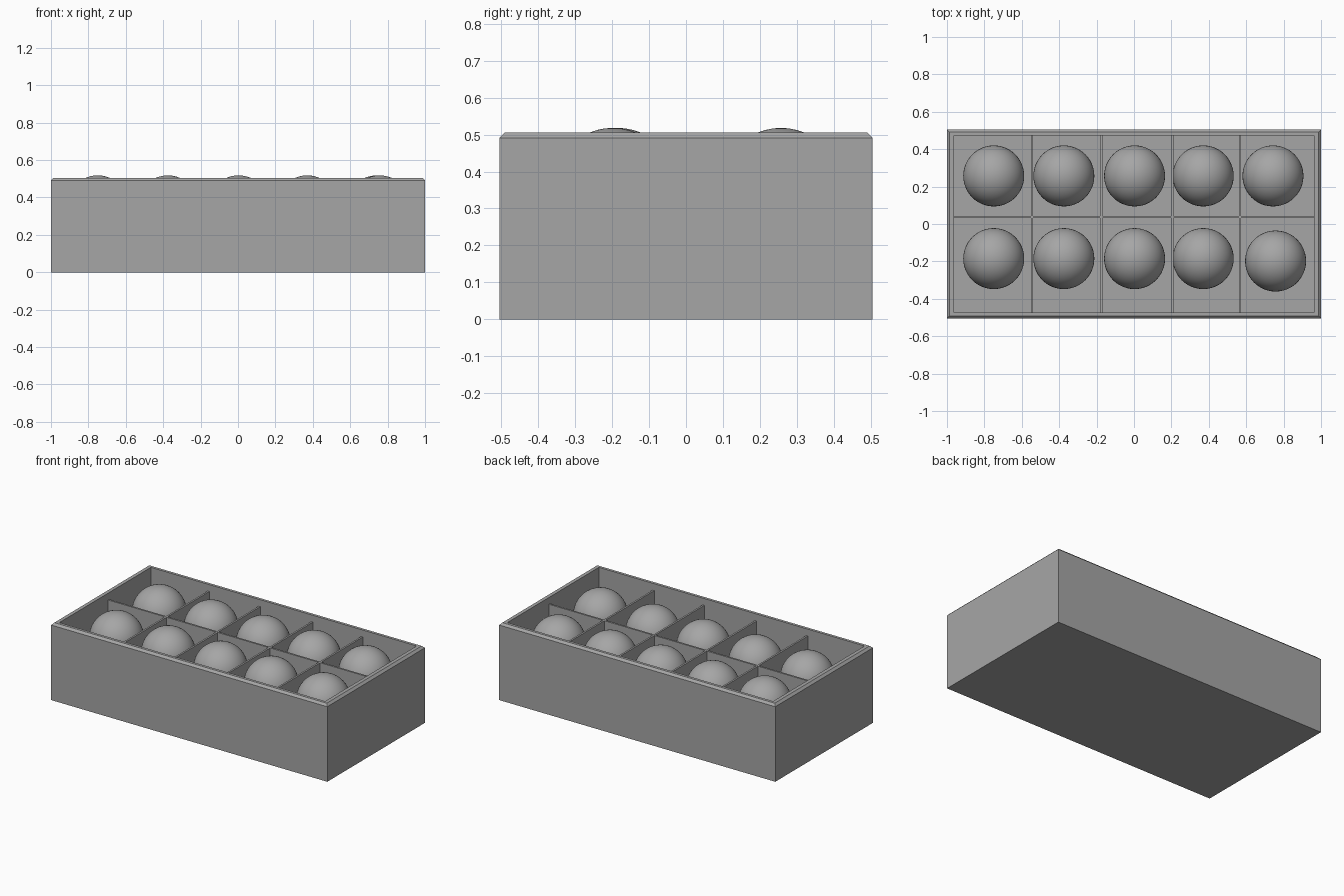
import bpy
import bmesh
from mathutils import Matrix, Vector

cube = bpy.data.objects.get("Cube")
if cube:
    bpy.data.objects.remove(cube, do_unlink=True)

grey = bpy.data.materials.new("plain_grey")
grey.use_nodes = True
COLOUR = (0.38, 0.38, 0.38, 1)
grey.diffuse_color = COLOUR
grey.node_tree.nodes["Principled BSDF"].inputs["Base Color"].default_value = COLOUR


def make_object(name, bm):
    mesh = bpy.data.meshes.new(name)
    bm.to_mesh(mesh)
    bm.free()
    mesh.materials.append(grey)
    obj = bpy.data.objects.new(name, mesh)
    bpy.context.collection.objects.link(obj)
    return obj


def block(name, low, high):
    low, high = Vector(low), Vector(high)
    bm = bmesh.new()
    bmesh.ops.create_cube(bm, size=1, matrix=Matrix.LocRotScale(
        (low + high) / 2, None, high - low))
    return make_object(name, bm)


HALF_X, HALF_Y, HEIGHT = 1.0, 0.505, 0.505
WALL, BEVEL, FLOOR = 0.038, 0.014, 0.19
IN_X, IN_Y = HALF_X - WALL, HALF_Y - WALL + 0.006
DIVIDER_TOP, HALF_THICK = 0.46, 0.006


# Open tray: stacked rectangular loops, from the base up, over the rim and down to the floor
def build_tray():
    loops = [
        (HALF_X, HALF_Y, 0),
        (HALF_X, HALF_Y, HEIGHT - BEVEL),
        (HALF_X - BEVEL, HALF_Y - BEVEL, HEIGHT),
        (IN_X, IN_Y, HEIGHT),
        (IN_X, IN_Y, FLOOR),
    ]
    bm = bmesh.new()
    rings = [[bm.verts.new((sx * x, sy * y, z))
              for sx, sy in ((-1, -1), (1, -1), (1, 1), (-1, 1))]
             for x, y, z in loops]
    for lower, upper in zip(rings, rings[1:]):
        for i in range(4):
            j = (i + 1) % 4
            bm.faces.new((lower[i], lower[j], upper[j], upper[i]))
    bm.faces.new(rings[0][::-1])
    bm.faces.new(rings[-1])
    bmesh.ops.recalc_face_normals(bm, faces=bm.faces)
    return make_object("tray", bm)


build_tray()

# Dividers: one long strip and four cross strips, split where they meet it
MID_Y = 0.037
block("long_divider", (-IN_X, MID_Y - HALF_THICK, FLOOR),
      (IN_X, MID_Y + HALF_THICK, DIVIDER_TOP))
for n, x in enumerate((-0.545, -0.175, 0.205, 0.567), 1):
    for side, y0, y1 in (("front", -IN_Y, MID_Y - HALF_THICK),
                         ("back", MID_Y + HALF_THICK, IN_Y)):
        block(f"{side}_cross_divider_{n}", (x - HALF_THICK, y0, FLOOR),
              (x + HALF_THICK, y1, DIVIDER_TOP))

# Balls: one resting in each compartment, the last front one slightly shifted
RADIUS = 0.163
for row, y in (("front", -0.185), ("back", 0.257)):
    for n, x in enumerate((-0.75, -0.375, 0.003, 0.37, 0.743), 1):
        bm = bmesh.new()
        bmesh.ops.create_uvsphere(bm, u_segments=48, v_segments=24, radius=RADIUS)
        for face in bm.faces:
            face.smooth = True
        ball = make_object(f"{row}_ball_{n}", bm)
        shifted = row == "front" and n == 5
        ball.location = (x + 0.014 * shifted, y - 0.013 * shifted, FLOOR + RADIUS + 0.002)
